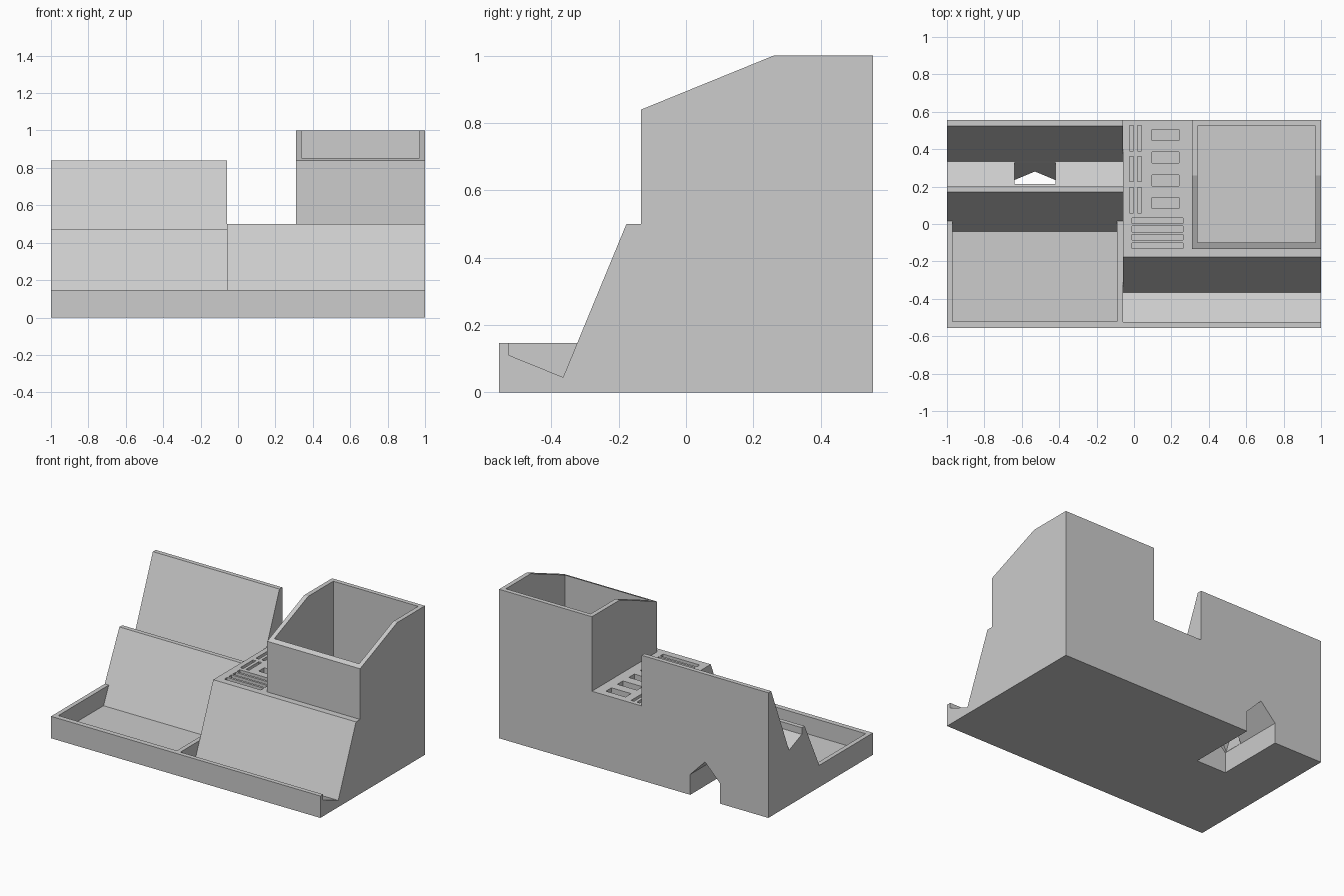
import bpy
import bmesh
from mathutils import Vector

if "Cube" in bpy.data.objects:
    bpy.data.objects.remove(bpy.data.objects["Cube"], do_unlink=True)

# One matte plastic colour
GREY = (0.604, 0.604, 0.604, 1.0)
plastic = bpy.data.materials.new("light_grey_plastic")
plastic.use_nodes = True
plastic.diffuse_color = GREY
plastic.node_tree.nodes["Principled BSDF"].inputs["Base Color"].default_value = GREY


def add_prism(bm, points, sweep):
    """Close a planar outline and extrude it along the sweep vector."""
    face = bm.faces.new([bm.verts.new(p) for p in points])
    moved = bmesh.ops.extrude_face_region(bm, geom=[face])["geom"]
    verts = [v for v in moved if isinstance(v, bmesh.types.BMVert)]
    bmesh.ops.translate(bm, verts=verts, vec=Vector(sweep))


def finish(name, bm):
    bmesh.ops.recalc_face_normals(bm, faces=bm.faces[:])
    mesh = bpy.data.meshes.new(name)
    bm.to_mesh(mesh)
    bm.free()
    mesh.materials.append(plastic)
    obj = bpy.data.objects.new(name, mesh)
    bpy.context.collection.objects.link(obj)
    return obj


def side_profile(name, x0, x1, outline):
    """Solid with a (y, z) outline spanning x0..x1."""
    bm = bmesh.new()
    add_prism(bm, [(x0, y, z) for y, z in outline], (x1 - x0, 0, 0))
    return finish(name, bm)


def boxes(name, rects, z0, z1):
    """Upright boxes from (x0, x1, y0, y1) footprints."""
    bm = bmesh.new()
    for x0, x1, y0, y1 in rects:
        base = [(x0, y0, z0), (x1, y0, z0), (x1, y1, z0), (x0, y1, z0)]
        add_prism(bm, base, (0, 0, z1 - z0))
    return finish(name, bm)


def cut(obj, cutter):
    cutter.hide_render = True
    mod = obj.modifiers.new("cut", 'BOOLEAN')
    mod.operation = 'DIFFERENCE'
    mod.solver = 'EXACT'
    mod.object = cutter
    bpy.context.view_layer.objects.active = obj
    bpy.ops.object.modifier_apply(modifier=mod.name)


BACK, FRONT, LIP, WALL = 0.555, -0.555, 0.147, 0.03
SPLIT = -0.06

# Two-tier device stand with a tray in front
stand = side_profile("tiered_stand", -1, SPLIT, [
    (FRONT, 0), (BACK, 0), (BACK, 0.84), (0.525, 0.84), (0.335, 0.37),
    (0.2, 0.425), (0.2, 0.47), (0.17, 0.47), (0.015, LIP), (FRONT, LIP)])
tray = side_profile("tray_cutter", -1 + WALL, SPLIT - WALL, [
    (-0.52, 0.03), (-0.041, 0.03), (0.015, LIP), (0.01, 0.2), (-0.52, 0.2)])

# Cable tunnel with a gabled roof, and the slanted slot that feeds it
bm = bmesh.new()
add_prism(bm, [(x, 0.09, z) for x, z in [
    (-0.64, -0.1), (-0.42, -0.1), (-0.42, 0.137), (-0.53, 0.25), (-0.64, 0.137)]],
    (0, 0.6, 0))
tunnel = finish("tunnel_cutter", bm)
cable_slot = side_profile("cable_slot_cutter", -0.639, -0.421, [
    (0.093, 0.12), (0.228, 0.12), (0.382, 0.5), (0.248, 0.5)])

# Card station with a sloped rest and a front groove
station = side_profile("card_station", SPLIT, 1, [
    (FRONT, 0), (BACK, 0), (BACK, 0.5), (-0.177, 0.5), (-0.365, 0.045),
    (-0.525, 0.11), (-0.525, LIP), (FRONT, LIP)])

# Pen cup
cup = side_profile("pen_cup", 0.31, 1, [
    (-0.133, 0.5), (BACK, 0.5), (BACK, 1), (0.26, 1), (-0.133, 0.84)])
cup_hollow = boxes("cup_cutter", [(0.34, 0.97, -0.1, 0.525)], 0.03, 1.2)

# Storage slots: small card columns, plug column, wide card rows
slots = []
for x in (-0.025, 0.018):
    slots += [(x, x + 0.022, y, y + 0.135) for y in (0.06, 0.226, 0.391)]
slots += [(0.095, 0.241, y, y + 0.059) for y in (0.083, 0.204, 0.325, 0.446)]
slots += [(-0.01, 0.262, y, y + 0.03) for y in (0.003, -0.042, -0.086, -0.131)]
slot_cutter = boxes("slot_cutter", slots, 0.38, 0.6)

for target, cutters in ((stand, (tray, tunnel, cable_slot)),
                        (station, (cup_hollow, slot_cutter)),
                        (cup, (cup_hollow,))):
    for cutter in cutters:
        cut(target, cutter)

for cutter in (tray, tunnel, cable_slot, cup_hollow, slot_cutter):
    bpy.data.objects.remove(cutter, do_unlink=True)
